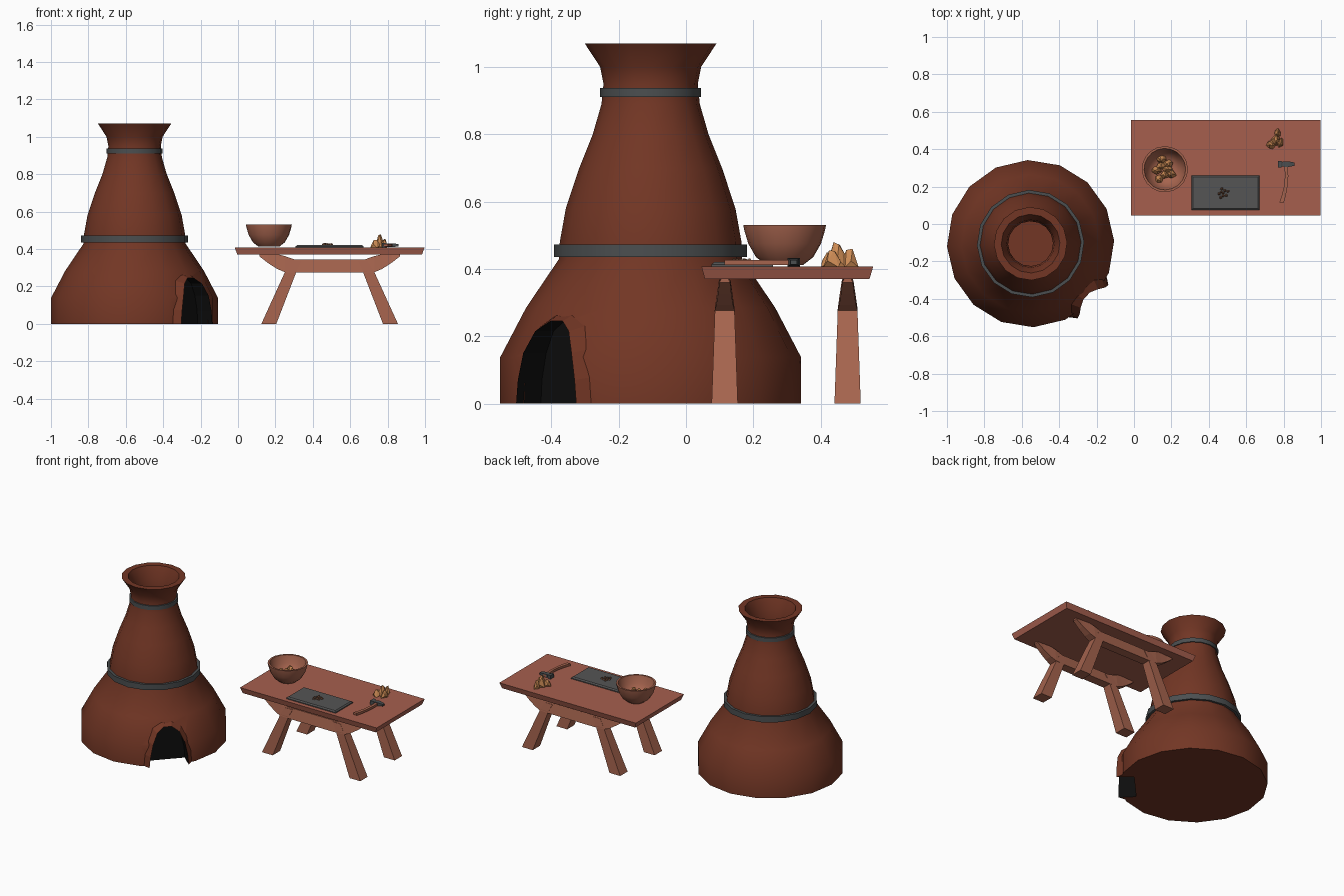
import bpy, bmesh, math, random
from mathutils import Vector, Matrix

if "Cube" in bpy.data.objects:
    bpy.data.objects.remove(bpy.data.objects["Cube"])

random.seed(4)
CX, CY = -0.553, -0.105


def material(name, r, g, b):
    m = bpy.data.materials.new(name)
    m.diffuse_color = (r, g, b, 1)
    m.use_nodes = True
    m.node_tree.nodes["Principled BSDF"].inputs["Base Color"].default_value = m.diffuse_color
    return m


CLAY = material("clay", 0.17, 0.037, 0.018)
SOOT = material("soot", 0.004, 0.004, 0.004)
IRON = material("iron", 0.07, 0.077, 0.08)
TOP = material("table_red", 0.38, 0.114, 0.076)
WOOD = material("wood", 0.38, 0.127, 0.076)
ORE = material("ore", 0.61, 0.26, 0.09)
CRUMB = material("crumbs", 0.2, 0.09, 0.05)
SLATE = material("slate", 0.09, 0.09, 0.09)


def finish(name, bm, mats, smooth=None):
    bmesh.ops.remove_doubles(bm, verts=bm.verts, dist=1e-5)
    bmesh.ops.recalc_face_normals(bm, faces=bm.faces)
    me = bpy.data.meshes.new(name)
    bm.to_mesh(me)
    bm.free()
    ob = bpy.data.objects.new(name, me)
    bpy.context.collection.objects.link(ob)
    for m in mats:
        me.materials.append(m)
    if smooth:
        bpy.ops.object.select_all(action='DESELECT')
        ob.select_set(True)
        bpy.context.view_layer.objects.active = ob
        bpy.ops.object.shade_smooth_by_angle(angle=math.radians(smooth))
    return ob


def lathe(name, prof, center, n, mat, closed=False, phase=0.035):
    """Revolve (radius, z) points around a vertical axis."""
    bm = bmesh.new()
    rings = []
    for i in range(n):
        a = phase + 2 * math.pi * i / n
        rings.append([bm.verts.new((center[0] + r * math.cos(a), center[1] + r * math.sin(a), z))
                      for r, z in prof])
    k = len(prof)
    for i in range(n):
        a, b = rings[i], rings[(i + 1) % n]
        for j in range(k if closed else k - 1):
            j2 = (j + 1) % k
            bm.faces.new((a[j], b[j], b[j2], a[j2]))
    return finish(name, bm, mat, 35)


def loft(name, sections, mats, black_side=None, place=None):
    """Solid skin through matching closed sections, capped at both ends."""
    bm = bmesh.new()
    rows = [[bm.verts.new(p) for p in s] for s in sections]
    k = len(rows[0])
    for a, b in zip(rows, rows[1:]):
        for j in range(k):
            f = bm.faces.new((a[j], a[(j + 1) % k], b[(j + 1) % k], b[j]))
            f.material_index = 1 if j == black_side else 0
    bm.faces.new(rows[0])
    bm.faces.new(rows[-1])
    if place:
        bmesh.ops.transform(bm, matrix=place, verts=bm.verts)
    return finish(name, bm, mats)


def rect(x0, x1, y0, y1, z):
    return [(x0, y0, z), (x1, y0, z), (x1, y1, z), (x0, y1, z)]


# furnace body with open chimney
furnace = lathe("furnace_body", [
    (0, 0), (0.447, 0), (0.447, 0.138), (0.37, 0.285), (0.272, 0.43), (0.27, 0.48),
    (0.252, 0.58), (0.212, 0.70), (0.172, 0.80), (0.146, 0.89), (0.140, 0.95),
    (0.150, 1.0), (0.196, 1.07), (0.157, 1.07), (0.128, 1.0), (0.120, 0.92), (0.120, 0.84), (0, 0.84)],
    (CX, CY), 16, [CLAY, SOOT])

# iron bands
for nm, ri, ro, z0, z1 in (("lower_band", 0.26, 0.287, 0.435, 0.473), ("upper_band", 0.13, 0.150, 0.91, 0.938)):
    lathe(nm, [(ri, z0), (ro, z0), (ro, z1), (ri, z1)], (CX, CY), 16, [IRON], True)

# fire door: local x points outward, y is sideways
DOOR = Matrix.Translation((CX, CY, 0)) @ Matrix.Rotation(math.radians(-43), 4, 'Z')


def arch(half):
    """Rows of (depth, side, z): given half, then mirrored."""
    return half + [(d, -s, z) for d, s, z in reversed(half)]


lip = arch([(0.455, 0.122, 0), (0.455, 0.115, 0.07), (0.45, 0.098, 0.15), (0.43, 0.068, 0.215), (0.41, 0.025, 0.245)])
skirt = arch([(0.408, 0.155, 0), (0.408, 0.15, 0.08), (0.395, 0.13, 0.165), (0.365, 0.095, 0.235), (0.35, 0.035, 0.275)])
loft("door_frame", [[s, l, (0.355, l[1], l[2])] for s, l in zip(skirt, lip)], [CLAY, SOOT], 1, DOOR)

low = [(s, z if z else -0.05) for _, s, z in lip]
cutter = loft("door_cutter", [[(d, s, z) for s, z in low] for d in (0.35, 0.6)], [CLAY, SOOT], None, DOOR)
for p in cutter.data.polygons:
    p.material_index = 1
cutter.hide_render = True
cutter.hide_set(True)
cut = furnace.modifiers.new("door", 'BOOLEAN')
cut.object = cutter
cut.solver = 'EXACT'

# table top
loft("table_top", [rect(-0.004, 0.984, 0.056, 0.545, 0.37), rect(-0.017, 0.997, 0.046, 0.556, 0.407)], [TOP])

# two trestles: curved beam plus two splayed legs each
TX = 0.49
half = [(-0.375, 0.36, 0.373, 0.016), (-0.33, 0.325, 0.373, 0.02), (-0.28, 0.293, 0.372, 0.025),
        (-0.24, 0.276, 0.362, 0.03), (-0.185, 0.273, 0.343, 0.03)]
beam = half + [(-x, a, b, w) for x, a, b, w in reversed(half)]
for nm, y in (("front", 0.115), ("back", 0.48)):
    loft(nm + "_beam", [[(TX + x, y - w, a), (TX + x, y + w, a), (TX + x, y + w * 0.6, b), (TX + x, y - w * 0.6, b)]
                        for x, a, b, w in beam], [WOOD])
    for side, s in (("left", -1), ("right", 1)):
        loft(f"{nm}_{side}_leg", [rect(TX + s * 0.365, TX + s * 0.285, y - 0.039, y + 0.039, 0),
                                  rect(TX + s * 0.235, TX + s * 0.175, y - 0.029, y + 0.029, 0.285),
                                  rect(TX + s * 0.205, TX + s * 0.15, y - 0.022, y + 0.022, 0.335)], [WOOD])

# bowl
lathe("bowl", [(0, 0.412), (0.055, 0.412), (0.085, 0.435), (0.108, 0.475), (0.120, 0.515), (0.123, 0.53),
               (0.111, 0.53), (0.098, 0.48), (0.077, 0.45), (0.05, 0.432), (0, 0.43)],
      (0.165, 0.293), 20, [WOOD])


def chunk(name, x, y, z, sx, sy, sz, mat):
    """Angular rock: convex hull of a few seeded points."""
    bm = bmesh.new()
    turn = random.uniform(0, 6.28)
    for lev, r in ((0, 1.0), (0.45, 0.9), (1, 0.35)):
        for i in range(3):
            a = turn + lev * 2 + i * 2.09 + random.uniform(-0.4, 0.4)
            bm.verts.new((x + sx * r * math.cos(a), y + sy * r * math.sin(a),
                          z + sz * max(0, lev - random.uniform(0, 0.12))))
    bmesh.ops.convex_hull(bm, input=bm.verts)
    return finish(name, bm, [mat])


# ore in the bowl
for i in range(8):
    a, r = i * 2.4, 0.018 + 0.006 * i
    chunk(f"bowl_ore_{i}", 0.162 + r * math.cos(a), 0.293 + r * math.sin(a), 0.44, 0.028, 0.024, 0.042, ORE)

# ore pile on the table
for i, (x, y, sx, sy, h) in enumerate(((0.757, 0.45, 0.026, 0.034, 0.075), (0.735, 0.425, 0.03, 0.025, 0.045),
                                       (0.768, 0.485, 0.018, 0.028, 0.055), (0.782, 0.435, 0.02, 0.03, 0.05))):
    chunk(f"ore_chunk_{i}", x, y, 0.405, sx, sy, h, ORE)

# slate with crushed crumbs
loft("slate", [rect(0.307, 0.672, 0.075, 0.258, 0.406), rect(0.307, 0.672, 0.075, 0.258, 0.413),
               rect(0.315, 0.664, 0.083, 0.250, 0.42)], [SLATE])
for i in range(9):
    a, r = i * 2.4, 0.01 * math.sqrt(i)
    chunk(f"crumb_{i}", 0.475 + r * math.cos(a), 0.165 + r * math.sin(a), 0.419, 0.009, 0.008, 0.012, CRUMB)

# hammer: curved handle and iron head
path = [(0.789, 0.115, 0.012), (0.80, 0.15, 0.011), (0.811, 0.20, 0.009), (0.816, 0.255, 0.009), (0.813, 0.335, 0.009)]
loft("hammer_handle", [[(x - w, y, 0.412), (x + w, y, 0.412), (x + w, y, 0.427), (x - w, y, 0.427)]
                       for x, y, w in path], [WOOD])
head = [(0.77, 0.018), (0.785, 0.018), (0.795, 0.012), (0.805, 0.015), (0.825, 0.015), (0.857, 0.009)]
loft("hammer_head", [[(x, 0.32 - w, 0.42 - w * 0.7), (x, 0.32 + w, 0.42 - w * 0.7),
                      (x, 0.32 + w, 0.42 + w * 0.7), (x, 0.32 - w, 0.42 + w * 0.7)] for x, w in head], [IRON])
